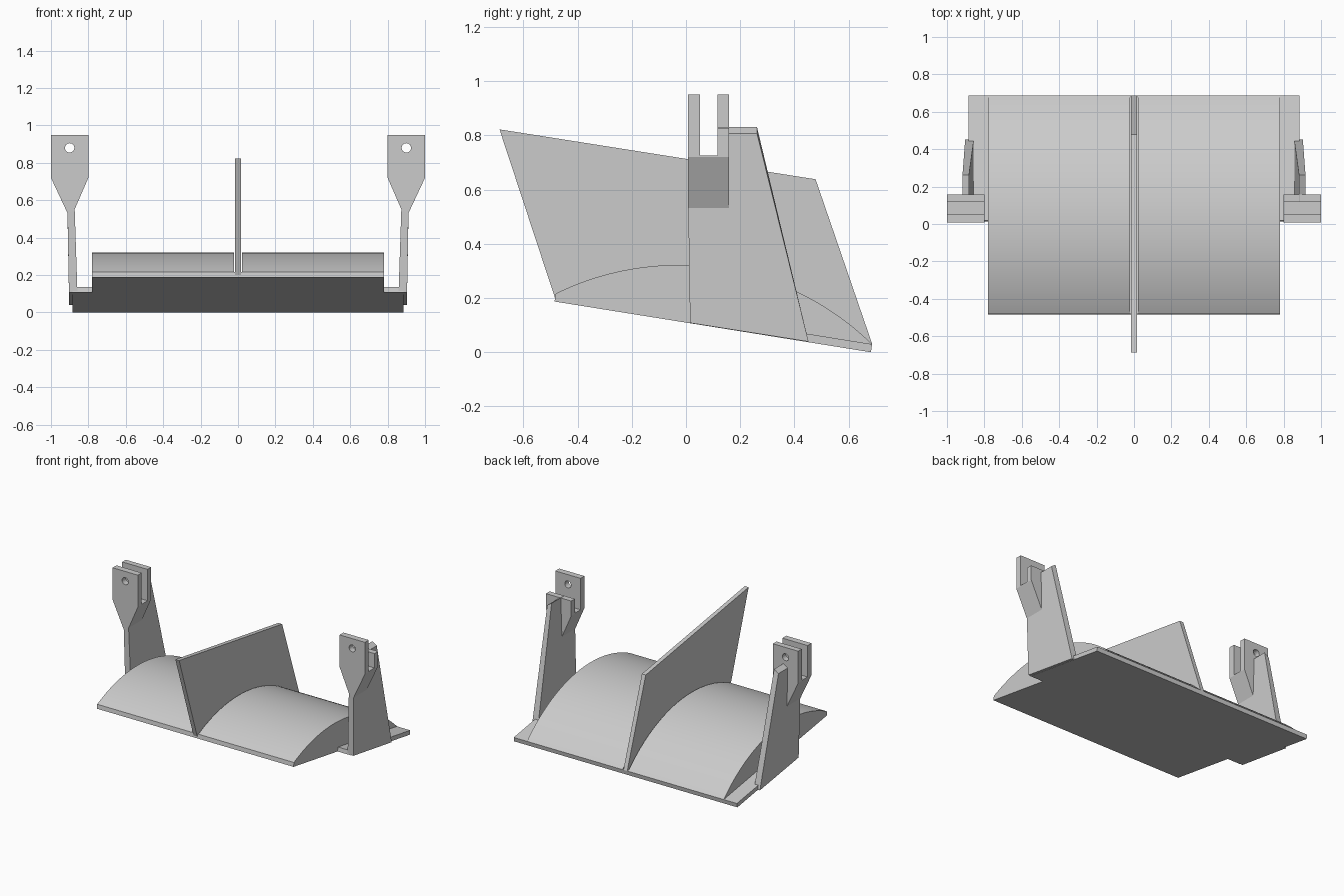
import bpy, bmesh, math
from mathutils import Vector

cube = bpy.data.objects.get("Cube")
if cube:
    bpy.data.objects.remove(cube, do_unlink=True)

grey = bpy.data.materials.new("light_grey")
grey.use_nodes = True
colour = (0.6, 0.6, 0.6, 1)
grey.diffuse_color = colour
grey.node_tree.nodes["Principled BSDF"].inputs["Base Color"].default_value = colour


def loft(name, ring_a, ring_b):
    """Solid between two matching outlines."""
    bm = bmesh.new()
    a = [bm.verts.new(p) for p in ring_a]
    b = [bm.verts.new(p) for p in ring_b]
    bm.faces.new(a)
    bm.faces.new(b)
    n = len(a)
    for i in range(n):
        j = (i + 1) % n
        bm.faces.new((a[i], a[j], b[j], b[i]))
    bmesh.ops.recalc_face_normals(bm, faces=bm.faces)
    mesh = bpy.data.meshes.new(name)
    bm.to_mesh(mesh)
    bm.free()
    mesh.materials.append(grey)
    obj = bpy.data.objects.new(name, mesh)
    bpy.context.collection.objects.link(obj)
    return obj


def side_prism(name, profile, x0, x1):
    return loft(name, [(x0, y, z) for y, z in profile], [(x1, y, z) for y, z in profile])


def box(name, x0, x1, y0, y1, z0, z1):
    return side_prism(name, [(y0, z0), (y1, z0), (y1, z1), (y0, z1)], x0, x1)


def cut(obj, cutter):
    """Subtract the cutter and discard it."""
    cutter.hide_render = True
    mod = obj.modifiers.new("cut", "BOOLEAN")
    mod.operation = "DIFFERENCE"
    mod.solver = "EXACT"
    mod.object = cutter
    bpy.context.view_layer.objects.active = obj
    bpy.ops.object.modifier_apply(modifier=mod.name)
    bpy.data.objects.remove(cutter, do_unlink=True)


# Tilted base plate, wider at the back
low_front, low_back = Vector((-0.485, 0.187)), Vector((0.682, 0.0))
along = (low_back - low_front).normalized()
up = Vector((-along.y, along.x)) * 0.03
step = low_front + along * 0.505


def plan_ring(offset):
    outline = [(0.78, low_front), (0.78, step), (0.885, step), (0.885, low_back)]
    pts = [(x, *(p + offset)) for x, p in outline]
    return pts + [(-x, y, z) for x, y, z in reversed(pts)]


loft("base_plate", plan_ring(Vector((0, 0))), plan_ring(up))

# Two curved humps separated by a narrow slot
start, end = low_front + up, low_back + up
half, rise = (end - start).length / 2, 0.188
radius = (half ** 2 + rise ** 2) / (2 * rise)
sweep = math.asin(half / radius)
centre = (start + end) / 2 + up.normalized() * (rise - radius)
arc = []
for i in range(49):
    t = -sweep + 2 * sweep * i / 48
    arc.append(centre + along * radius * math.sin(t) + up.normalized() * radius * math.cos(t))
for side, name in ((1, "left_hump"), (-1, "right_hump")):
    hump = side_prism(name, arc, side * 0.022, side * 0.78)
    bpy.ops.object.select_all(action="DESELECT")
    hump.select_set(True)
    bpy.context.view_layer.objects.active = hump
    bpy.ops.object.shade_smooth_by_angle(angle=math.radians(20))

# Upright centre fin
side_prism("centre_fin", [(-0.688, 0.822), (0.478, 0.638), (0.687, 0.03), (0.68, 0.005),
                          (-0.48, 0.19)], -0.015, 0.015)

# Side arms leaning outward, each carrying a forked lug
arm_profile = [(0.015, 0.108), (0.008, 0.56), (0.008, 0.725), (0.12, 0.725),
               (0.12, 0.83), (0.262, 0.83), (0.452, 0.039)]
lug_profile = [(0.8, 0.95), (1.0, 0.95), (1.0, 0.72), (0.911, 0.53),
               (0.874, 0.55), (0.8, 0.72)]
for side, label in ((1, "left"), (-1, "right")):
    inner = [(side * (0.855 + 0.033 * z), y, z) for y, z in arm_profile]
    outer = [(side * (0.902 + 0.018 * z), y, min(z, 0.807)) for y, z in arm_profile]
    loft(label + "_arm", inner, outer)

    lug = loft(label + "_lug", [(side * x, 0.008, z) for x, z in lug_profile],
               [(side * x, 0.158, z) for x, z in lug_profile])
    cut(lug, box("slot_cutter", side * 0.7, side * 1.1, 0.052, 0.117, 0.725, 1.1))
    hole = [(side * 0.9 + 0.025 * math.cos(a), 0.88 + 0.025 * math.sin(a))
            for a in (math.tau * i / 24 for i in range(24))]
    cut(lug, loft("pin_hole_cutter", [(x, -0.1, z) for x, z in hole],
                  [(x, 0.3, z) for x, z in hole]))
    # The left rear prong is shorter
    if side == 1:
        cut(lug, box("prong_cutter", 0.7, 1.1, 0.1, 0.3, 0.828, 1.1))
